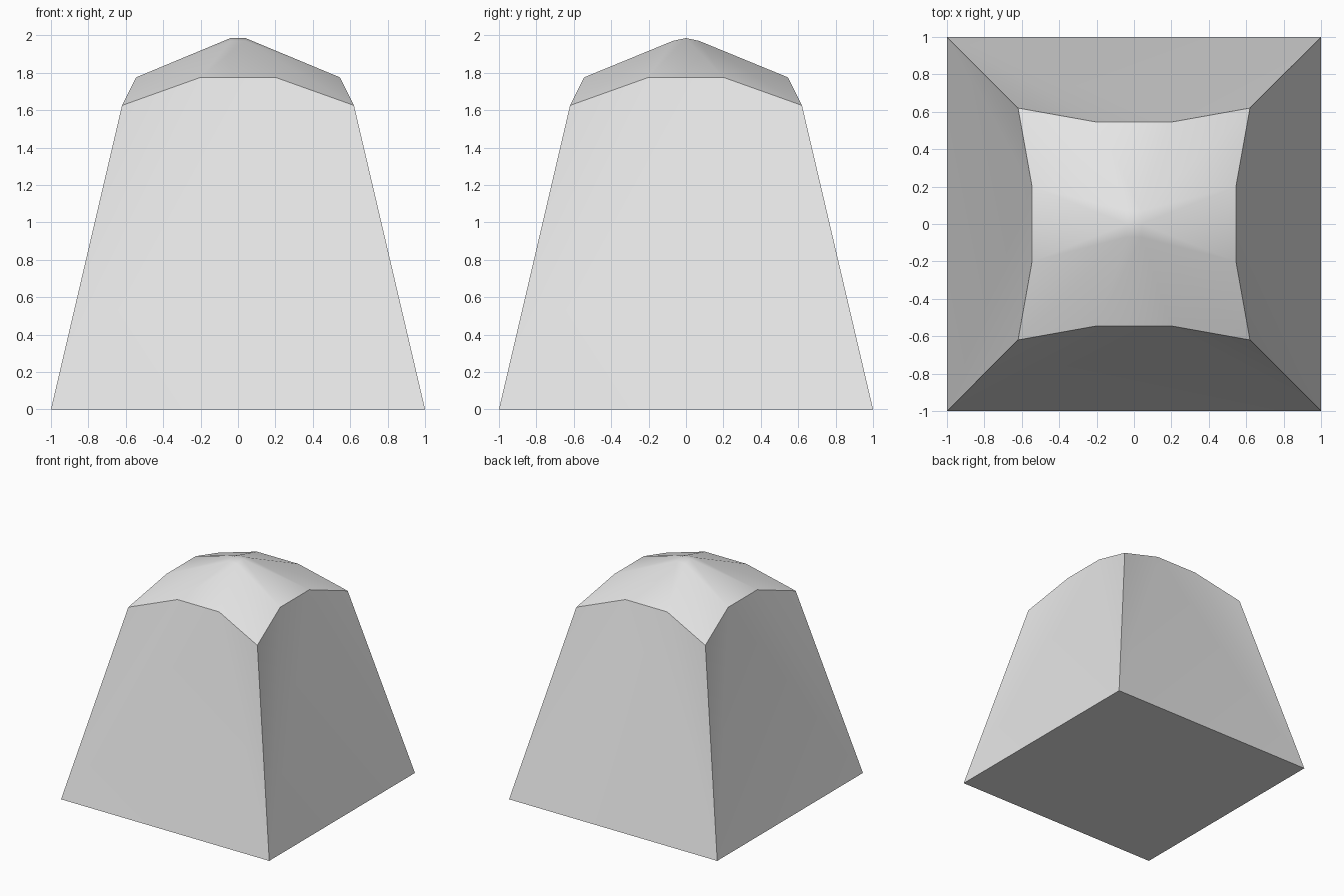
import bpy
import bmesh
import math

cube = bpy.data.objects.get("Cube")
if cube:
    bpy.data.objects.remove(cube, do_unlink=True)

grey = bpy.data.materials.new("light grey")
grey.use_nodes = True
colour = (0.8, 0.8, 0.8, 1)
grey.diffuse_color = colour
grey.node_tree.nodes["Principled BSDF"].inputs["Base Color"].default_value = colour

bm = bmesh.new()


def mirrored(x, y, z):
    """One vertex per quadrant, keyed by the signs of x and y."""
    return {(sx, sy): bm.verts.new((sx * x, sy * y, z))
            for sx in (-1, 1) for sy in (-1, 1)}


# Rings of points: foot, rim of the domed cap, and the cap's small crown
foot = mirrored(1, 1, 0)
corner = mirrored(0.62, 0.62, 1.625)
rim_y = mirrored(0.2, 0.545, 1.775)
rim_x = mirrored(0.545, 0.2, 1.775)
crown = mirrored(0.04, 0.07, 1.97)
ridge = {s: bm.verts.new((s * 0.04, 0, 1.985)) for s in (-1, 1)}

L, R = -1, 1
# Underside
bm.faces.new([foot[k] for k in ((L, L), (L, R), (R, R), (R, L))])

for s in (L, R):
    # Main wall panels and the cap panels above them
    bm.faces.new((foot[L, s], foot[R, s], rim_y[R, s], rim_y[L, s]))
    bm.faces.new((foot[s, L], foot[s, R], rim_x[s, R], rim_x[s, L]))
    bm.faces.new((rim_y[L, s], rim_y[R, s], crown[R, s], crown[L, s]))
    bm.faces.new((rim_x[s, L], rim_x[s, R], ridge[s]))
    # Crown slopes beside the ridge
    bm.faces.new((ridge[L], ridge[R], crown[R, s], crown[L, s]))

for k in foot:
    # Wall corners and cap corners in each quadrant
    bm.faces.new((foot[k], corner[k], rim_y[k]))
    bm.faces.new((foot[k], corner[k], rim_x[k]))
    bm.faces.new((crown[k], corner[k], rim_y[k]))
    bm.faces.new((crown[k], corner[k], rim_x[k]))
    bm.faces.new((crown[k], ridge[k[0]], rim_x[k]))

bmesh.ops.recalc_face_normals(bm, faces=bm.faces)
mesh = bpy.data.meshes.new("domed_block")
bm.to_mesh(mesh)
bm.free()
mesh.materials.append(grey)

block = bpy.data.objects.new("domed_block", mesh)
bpy.context.collection.objects.link(block)

# Soft shading on walls and cap, crisp outer edges
bpy.ops.object.select_all(action="DESELECT")
block.select_set(True)
bpy.context.view_layer.objects.active = block
bpy.ops.object.shade_smooth_by_angle(angle=math.radians(30))
